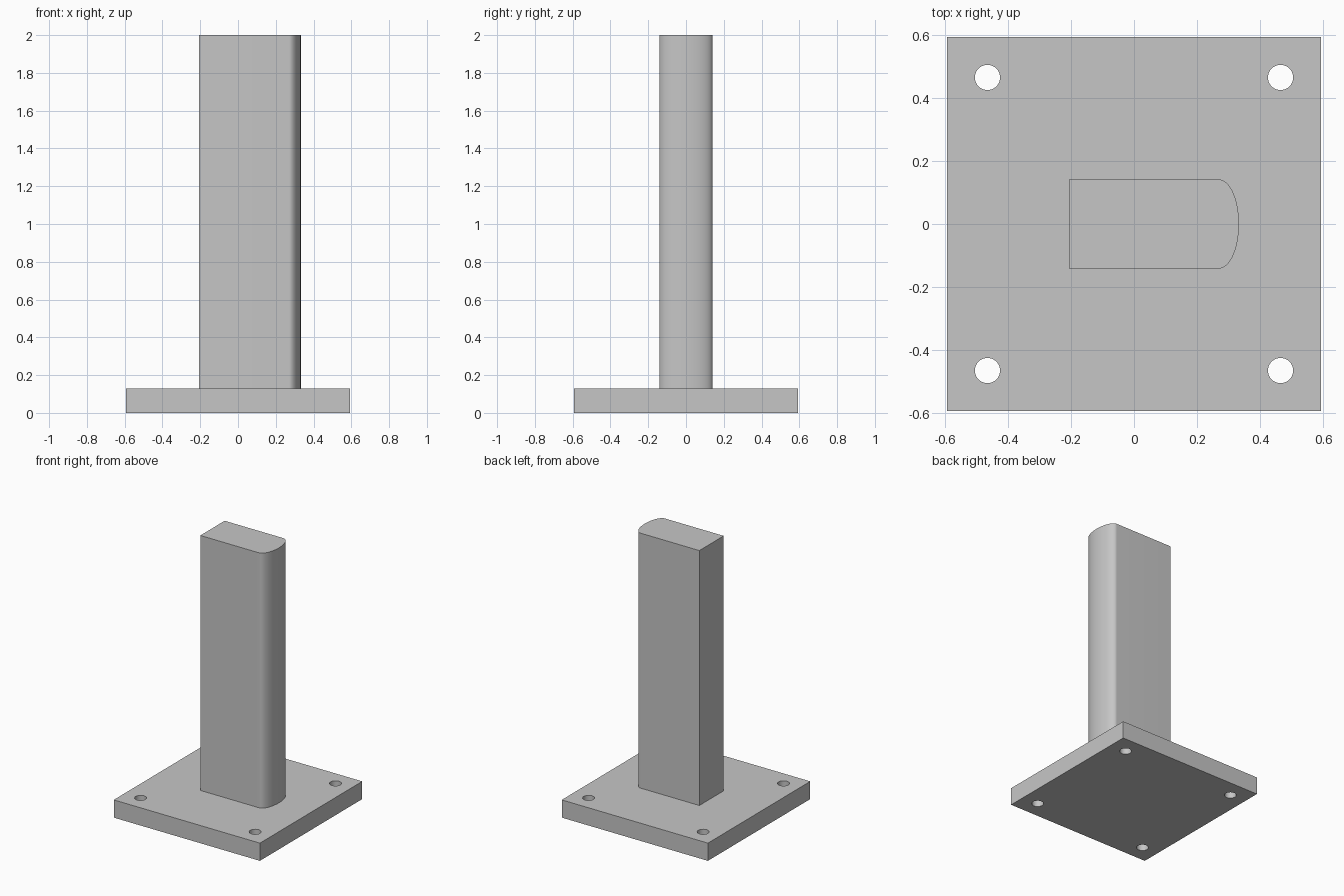
import bpy, bmesh, math

HALF, PLATE_H, TOP = 0.593, 0.13, 2.0
HOLE_POS, HOLE_R = 0.465, 0.04
BACK_X, ARC_X, TIP_X, HALF_W = -0.207, 0.27, 0.333, 0.141

cube = bpy.data.objects.get("Cube")
if cube:
    bpy.data.objects.remove(cube, do_unlink=True)

grey = bpy.data.materials.new("plain grey")
grey.use_nodes = True
colour = (0.565, 0.565, 0.565, 1)
grey.diffuse_color = colour
grey.node_tree.nodes["Principled BSDF"].inputs["Base Color"].default_value = colour


def prism(bm, outline, z0, z1):
    """Extrude a closed counter-clockwise outline from z0 to z1."""
    base = bm.faces.new([bm.verts.new((x, y, z0)) for x, y in outline])
    top = bmesh.ops.extrude_face_region(bm, geom=[base], use_keep_orig=True)["geom"]
    for v in top:
        if isinstance(v, bmesh.types.BMVert):
            v.co.z = z1
    bmesh.ops.recalc_face_normals(bm, faces=bm.faces)


def make_part(name, outlines, z0, z1):
    bm = bmesh.new()
    for outline in outlines:
        prism(bm, outline, z0, z1)
    mesh = bpy.data.meshes.new(name)
    bm.to_mesh(mesh)
    bm.free()
    mesh.materials.append(grey)
    obj = bpy.data.objects.new(name, mesh)
    bpy.context.collection.objects.link(obj)
    return obj


def ellipse(cx, cy, rx, ry, start, sweep, steps):
    angles = [start + sweep * i / steps for i in range(steps + 1)]
    return [(cx + rx * math.cos(a), cy + ry * math.sin(a)) for a in angles]


def activate(obj):
    bpy.ops.object.select_all(action="DESELECT")
    obj.select_set(True)
    bpy.context.view_layer.objects.active = obj


# Square base plate
corners = [(-1, -1), (1, -1), (1, 1), (-1, 1)]
plate = make_part("base_plate", [[(x * HALF, y * HALF) for x, y in corners]], 0, PLATE_H)

# Four bolt holes cut through the plate
circles = [ellipse(x * HOLE_POS, y * HOLE_POS, HOLE_R, HOLE_R, 0, math.tau, 48)[:-1]
           for x, y in corners]
cutter = make_part("hole_cutter", circles, -0.1, PLATE_H + 0.1)
cutter.hide_render = True
cut = plate.modifiers.new("bolt_holes", "BOOLEAN")
cut.operation = "DIFFERENCE"
cut.solver = "EXACT"
cut.object = cutter
activate(plate)
bpy.ops.object.modifier_apply(modifier=cut.name)
bpy.data.objects.remove(cutter, do_unlink=True)

# Upright post with a half-elliptical nose on its left side
nose = ellipse(ARC_X, 0, TIP_X - ARC_X, HALF_W, -math.pi / 2, math.pi, 48)
post = make_part("post", [[(BACK_X, -HALF_W)] + nose + [(BACK_X, HALF_W)]], PLATE_H, TOP)

# Smooth the curved walls, keep hard edges sharp
for part in (plate, post):
    activate(part)
    bpy.ops.object.shade_smooth_by_angle(angle=math.radians(30))
